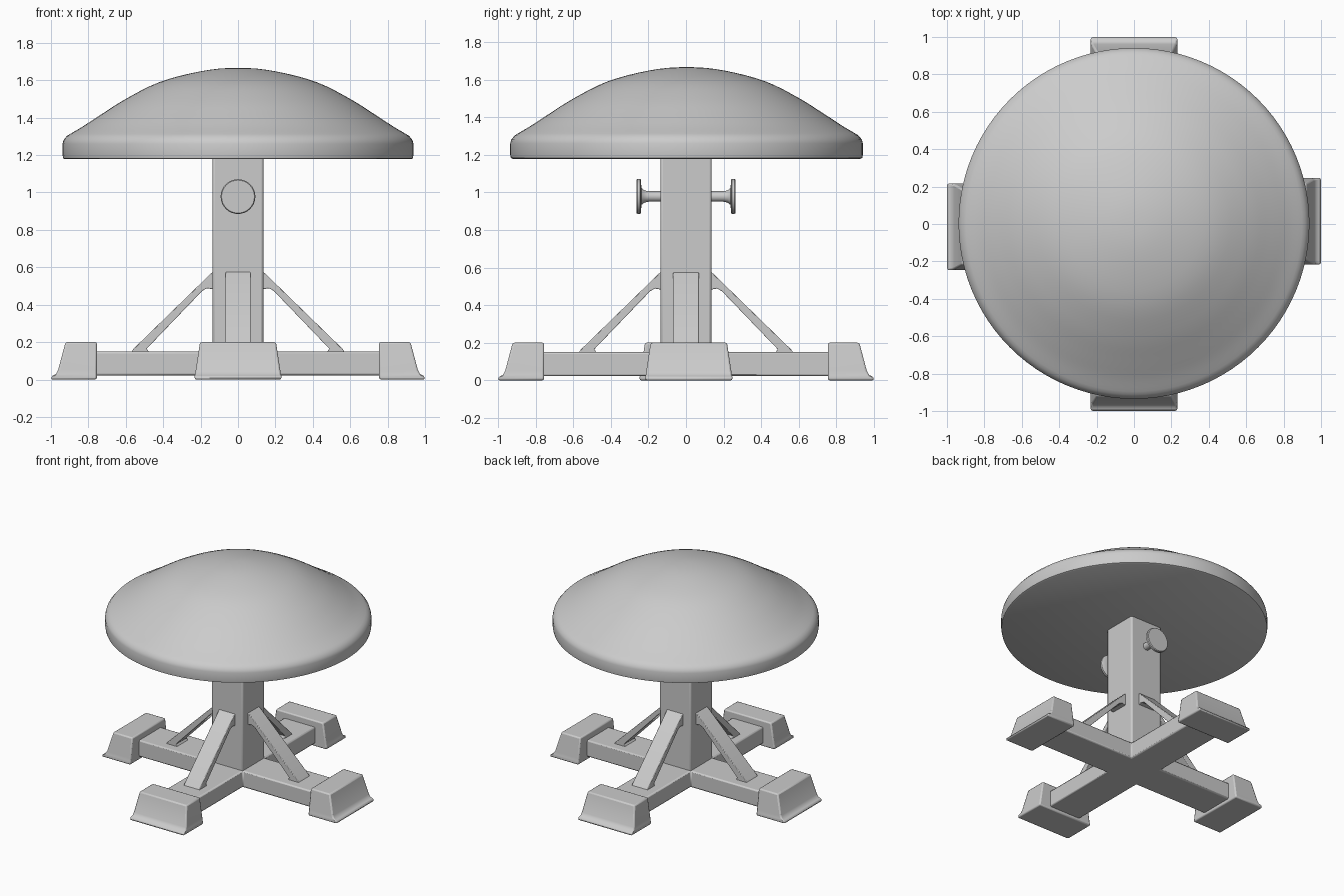
import bpy, bmesh, math
from mathutils import Matrix, Vector

cube = bpy.data.objects.get("Cube")
if cube:
    bpy.data.objects.remove(cube, do_unlink=True)

grey = bpy.data.materials.new("light grey")
grey.use_nodes = True
grey.diffuse_color = (0.6, 0.6, 0.6, 1)
grey.node_tree.nodes["Principled BSDF"].inputs["Base Color"].default_value = (0.6, 0.6, 0.6, 1)


def finish(name, bm, matrix=Matrix(), bevel=0.0, angle=35):
    """Turn a bmesh into a grey object with smooth shading and optional rounded edges."""
    bmesh.ops.recalc_face_normals(bm, faces=bm.faces)
    bm.transform(matrix)
    mesh = bpy.data.meshes.new(name)
    bm.to_mesh(mesh)
    bm.free()
    mesh.materials.append(grey)
    obj = bpy.data.objects.new(name, mesh)
    bpy.context.collection.objects.link(obj)
    if bevel:
        mod = obj.modifiers.new("rounded edges", 'BEVEL')
        mod.width, mod.segments = bevel, 2
        mod.limit_method, mod.angle_limit = 'ANGLE', math.radians(40)
    bpy.ops.object.select_all(action='DESELECT')
    bpy.context.view_layer.objects.active = obj
    obj.select_set(True)
    bpy.ops.object.shade_smooth_by_angle(angle=math.radians(angle))
    return obj


def loft(rings):
    """Closed solid joining rings that have the same number of points."""
    bm = bmesh.new()
    loops = [[bm.verts.new(p) for p in ring] for ring in rings]
    for a, b in zip(loops, loops[1:]):
        for i in range(len(a)):
            j = (i + 1) % len(a)
            bm.faces.new((a[i], a[j], b[j], b[i]))
    bm.faces.new(loops[0])
    bm.faces.new(loops[-1])
    return bm


def lathe(profile, segments):
    """Solid of revolution round z from (radius, z) points."""
    turns = [math.tau * i / segments for i in range(segments)]
    return loft([[(r * math.cos(t), r * math.sin(t), z) for t in turns] for r, z in profile])


def rect(x0, x1, half, z):
    return [(x0, -half, z), (x1, -half, z), (x1, half, z), (x0, half, z)]


# Domed cap: flat underside, short rim, gently swelling top
rim = [(0.925, 1.178), (0.935, 1.183), (0.938, 1.2), (0.938, 1.26), (0.933, 1.28), (0.915, 1.302)]
key = [(0.915, 1.302), (0.83, 1.353), (0.735, 1.415), (0.6, 1.5), (0.42, 1.59),
       (0.2, 1.648), (0.01, 1.666)]
pts = [Vector(p) for p in [rim[-2]] + key + [(-0.2, 1.648)]]
dome = []
for p0, p1, p2, p3 in zip(pts, pts[1:], pts[2:], pts[3:]):
    for k in range(1, 5):
        t = k / 4
        dome.append(0.5 * (2 * p1 + (p2 - p0) * t + (2 * p0 - 5 * p1 + 4 * p2 - p3) * t * t
                           + (3 * p1 - p0 - 3 * p2 + p3) * t ** 3))
finish("domed_cap", lathe(rim + [tuple(p) for p in dome], 96), Matrix.Translation((0, 0.003, 0)))

# Square post
finish("post", loft([rect(-0.135, 0.135, 0.135, z) for z in (0.05, 1.19)]), bevel=0.012)

# Cross-shaped base beams
w, end = 0.135, 0.85
arm = [Vector((w, -w, 0)), Vector((end, -w, 0)), Vector((end, w, 0))]
outline = [Matrix.Rotation(i * math.pi / 2, 3, 'Z') @ p for i in range(4) for p in arm]
finish("base_cross", loft([[(p.x, p.y, z) for p in outline] for z in (0.022, 0.15)]), bevel=0.01)

# Feet and braces, one on each arm
foot_rings = [(0.755, 1.0, 0.232, 0), (0.755, 0.997, 0.232, 0.018), (0.755, 0.975, 0.229, 0.028),
              (0.755, 0.962, 0.226, 0.05), (0.755, 0.922, 0.203, 0.2)]
brace = [(0.12, 0.585), (0.145, 0.567), (0.56, 0.163), (0.575, 0.14), (0.47, 0.14),
         (0.488, 0.165), (0.19, 0.475), (0.165, 0.488), (0.12, 0.48)]
for i, side in enumerate(("left", "back", "right", "front")):
    turn = Matrix.Rotation(i * math.pi / 2, 4, 'Z')
    shift = Matrix.Translation((0, 0.015 if i % 2 == 0 else 0, 0))
    finish(side + "_foot", loft([rect(*r) for r in foot_rings]), turn @ shift, bevel=0.01)
    finish(side + "_brace", loft([[(x, y, z) for x, z in brace] for y in (-0.068, 0.068)]),
           turn, bevel=0.004)

# Round knobs on stems, front and back
knob = [(0.028, 0.12), (0.028, 0.2), (0.032, 0.22), (0.045, 0.237), (0.088, 0.24), (0.093, 0.244),
        (0.093, 0.258), (0.088, 0.264)]
for name, angle in (("front_knob", math.pi / 2), ("back_knob", -math.pi / 2)):
    place = Matrix.Translation((0, 0, 0.978)) @ Matrix.Rotation(angle, 4, 'X')
    finish(name, lathe(knob, 32), place)
